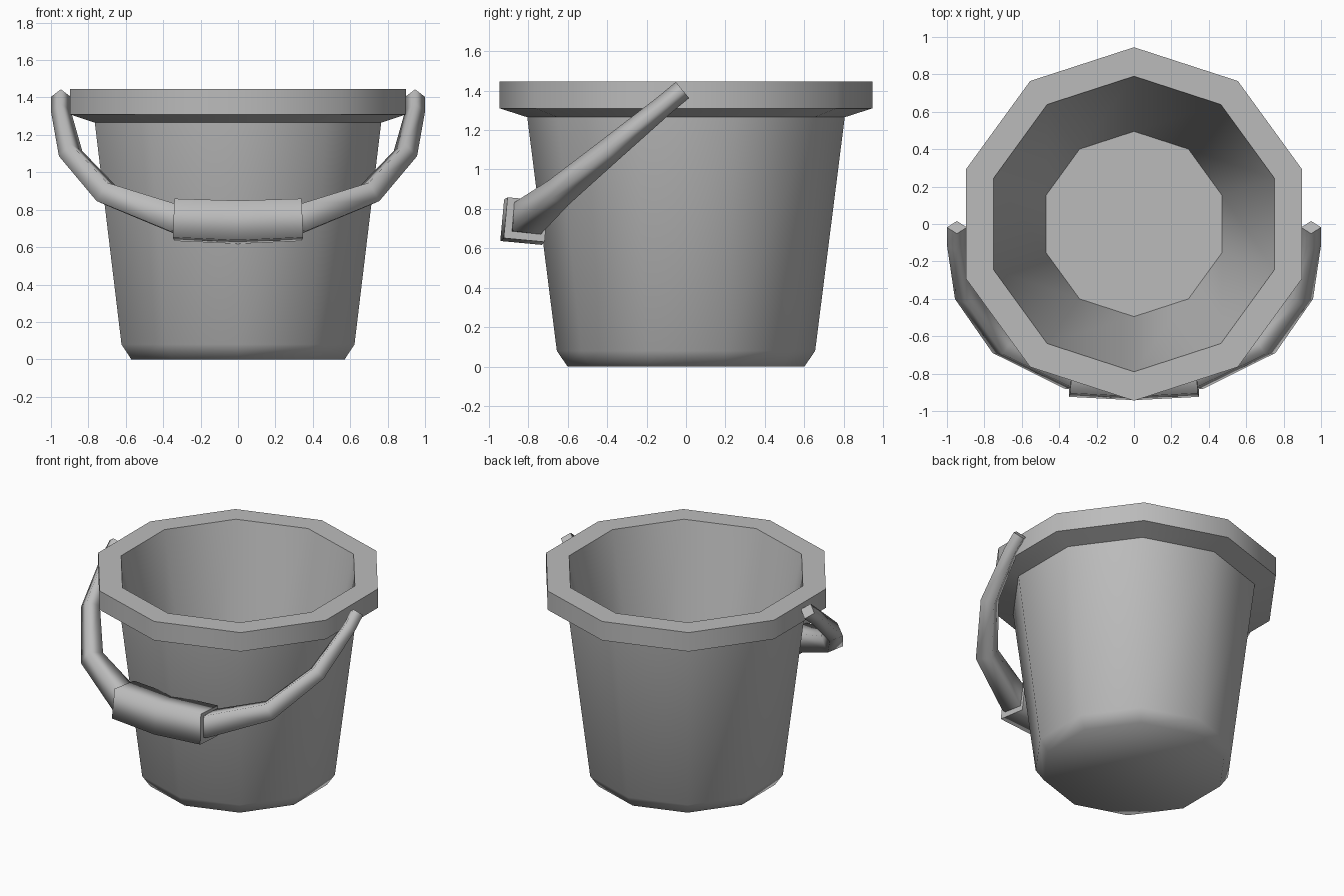
import bpy
import bmesh
import math
from mathutils import Vector

cube = bpy.data.objects.get("Cube")
if cube:
    bpy.data.objects.remove(cube, do_unlink=True)

grey = bpy.data.materials.new("plain grey")
grey.use_nodes = True
COLOUR = (0.5, 0.5, 0.5, 1)
grey.diffuse_color = COLOUR
grey.node_tree.nodes["Principled BSDF"].inputs["Base Color"].default_value = COLOUR


def loft(name, rings, angle):
    """Skin a list of closed rings, cap both ends and smooth below the angle."""
    bm = bmesh.new()
    loops = [[bm.verts.new(p) for p in ring] for ring in rings]
    count = len(loops[0])
    for a, b in zip(loops, loops[1:]):
        for i in range(count):
            j = (i + 1) % count
            bm.faces.new((a[i], a[j], b[j], b[i])).smooth = True
    caps = [bm.faces.new(loops[0][::-1]), bm.faces.new(loops[-1])]
    bmesh.ops.recalc_face_normals(bm, faces=bm.faces)
    # Keep hard edges crisp, including those around the caps
    for e in bm.edges:
        on_cap = any(f in caps for f in e.link_faces)
        turn = e.calc_face_angle(0)
        e.smooth = turn < math.radians(60 if on_cap else angle)
    for f in caps:
        f.smooth = True
    mesh = bpy.data.meshes.new(name)
    bm.to_mesh(mesh)
    bm.free()
    mesh.materials.append(grey)
    obj = bpy.data.objects.new(name, mesh)
    bpy.context.collection.objects.link(obj)
    return obj


# Ten-sided bucket: outer wall, flared rim, then inner wall down to the floor
SIDES = 10


def decagon(radius, z):
    turns = [math.pi / 2 + math.tau * i / SIDES for i in range(SIDES)]
    return [(radius * math.cos(t), radius * math.sin(t), z) for t in turns]


profile = [(0.6, 0), (0.655, 0.08), (0.805, 1.265), (0.945, 1.31),
           (0.945, 1.445), (0.79, 1.445), (0.495, 0.08)]
loft("bucket", [decagon(r, z) for r, z in profile], 60)

# Handle lies in a plane tilted forward and down from the rim pivots
PIVOT = Vector((0, -0.018, 1.403))
ACROSS = Vector((1, 0, 0))
DOWN = Vector((0, -0.77, -0.638))
UP = Vector((0, -0.638, 0.77))


def sweep(name, half):
    """Mirror half a path of (x, distance, radius), sweep a diamond along it."""
    path = half + [(-x, v, r) for x, v, r in reversed(half) if x > 0]
    centres = [PIVOT + ACROSS * x + DOWN * v for x, v, r in path]
    rings = []
    for i, c in enumerate(centres):
        before = (c - centres[max(i - 1, 0)]).normalized()
        after = (centres[min(i + 1, len(centres) - 1)] - c).normalized()
        side = UP.cross((before + after).normalized())
        r = path[i][2]
        rings.append([c + side * r, c + UP * r, c - side * r, c - UP * r])
    return loft(name, rings, 120)


sweep("handle", [(0.947, 0, 0.053), (0.947, 0.12, 0.053), (0.895, 0.475, 0.066),
                 (0.7, 0.815, 0.08), (0.34, 1.02, 0.105), (0, 1.05, 0.105)])
sweep("handle_grip", [(0.34, 1.03, 0.147), (0, 1.05, 0.15)])
